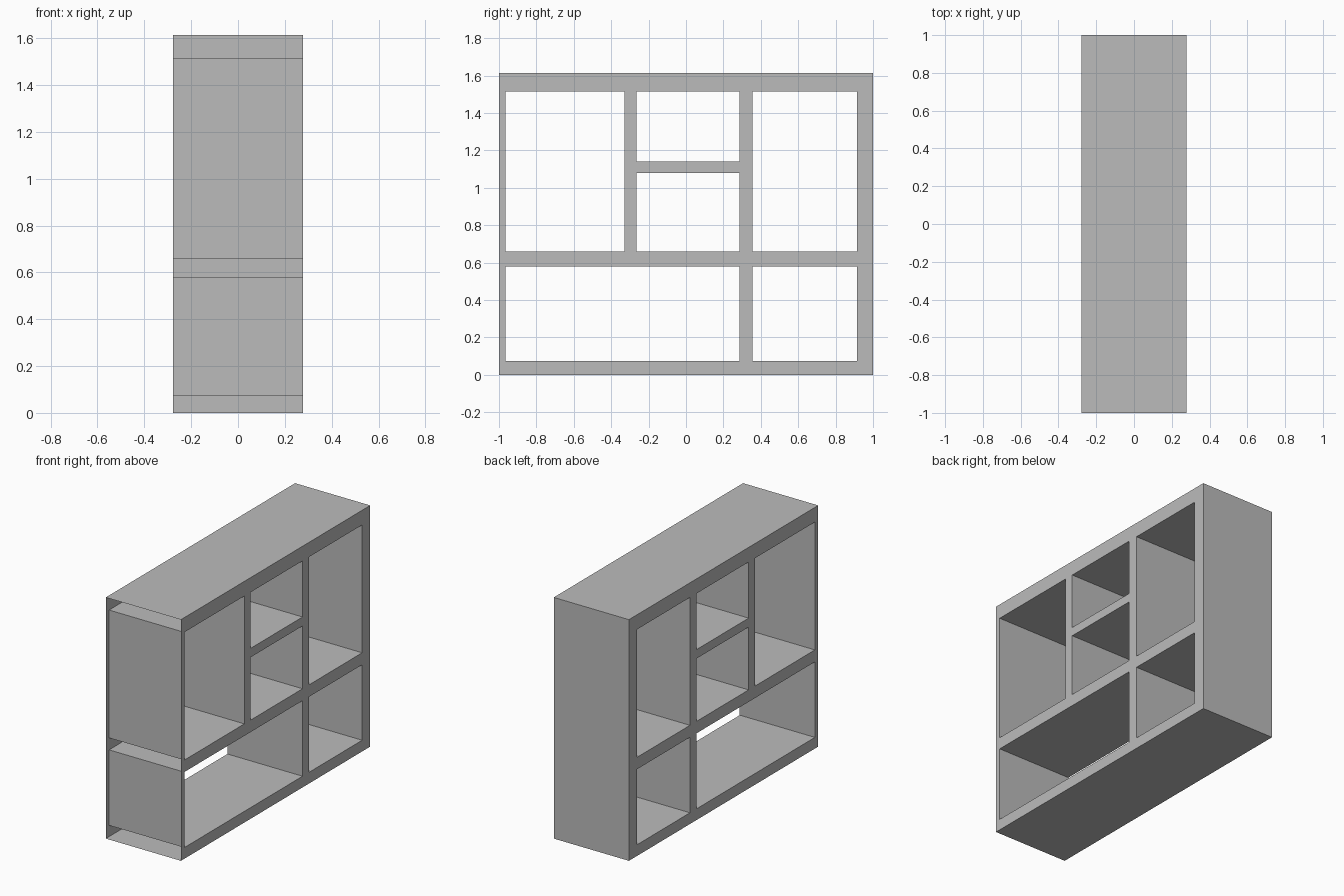
import bpy
import bmesh

cube = bpy.data.objects.get("Cube")
if cube:
    bpy.data.objects.remove(cube, do_unlink=True)

# Flat grey finish
grey = bpy.data.materials.new("plain_grey")
grey.use_nodes = True
colour = (0.5, 0.5, 0.5, 1)
grey.diffuse_color = colour
grey.node_tree.nodes["Principled BSDF"].inputs["Base Color"].default_value = colour

HALF = 0.278
END = -1.0

# Board lines across the length and up the height
ys = [END, -0.965, -0.33, -0.265, 0.285, 0.355, 0.915, 1.0]
zs = [0, 0.075, 0.58, 0.66, 1.08, 1.14, 1.515, 1.613]

# Openings as (first y, last y, first z, last z) line indices
openings = [
    (1, 4, 1, 2), (5, 6, 1, 2),                # lower row
    (1, 2, 3, 6), (5, 6, 3, 6),                # tall upper bays
    (3, 4, 3, 4), (3, 4, 5, 6),                # small middle bays
]


def is_open(j, k):
    return any(a <= j < b and c <= k < d for a, b, c, d in openings)


# Lattice face of the shelf
bm = bmesh.new()
grid = [[bm.verts.new((-HALF, y, z)) for z in zs] for y in ys]
for j in range(len(ys) - 1):
    for k in range(len(zs) - 1):
        if not is_open(j, k):
            bm.faces.new((grid[j][k], grid[j][k + 1],
                          grid[j + 1][k + 1], grid[j + 1][k]))
bmesh.ops.delete(bm, geom=[v for v in bm.verts if not v.link_faces], context='VERTS')

# Depth of the hollow boards
near = bm.faces[:]
far = bmesh.ops.duplicate(bm, geom=bm.verts[:] + bm.edges[:] + near)
rims = [e for e in bm.edges if e.is_boundary]
far_verts = [g for g in far["geom"] if isinstance(g, bmesh.types.BMVert)]
bmesh.ops.translate(bm, verts=far_verts, vec=(2 * HALF, 0, 0))
edge_map = far["edge_map"]
for e in [e for e in rims if e.verts[0].co.x < 0]:
    a, b = e.verts
    c, d = edge_map[e].verts
    if (c.co - a.co).yz.length > 0.0001:
        c, d = d, c
    bm.faces.new((a, b, d, c))
bmesh.ops.recalc_face_normals(bm, faces=bm.faces[:])

# Uncapped front end
cap = [f for f in bm.faces if all(v.co.y < END + 0.001 for v in f.verts)]
bmesh.ops.delete(bm, geom=cap, context='FACES')
bmesh.ops.dissolve_limit(bm, angle_limit=0.01, verts=bm.verts[:], edges=bm.edges[:])

mesh = bpy.data.meshes.new("shelf_frame")
bm.to_mesh(mesh)
bm.free()
mesh.materials.append(grey)
shelf = bpy.data.objects.new("shelf_frame", mesh)
bpy.context.collection.objects.link(shelf)
